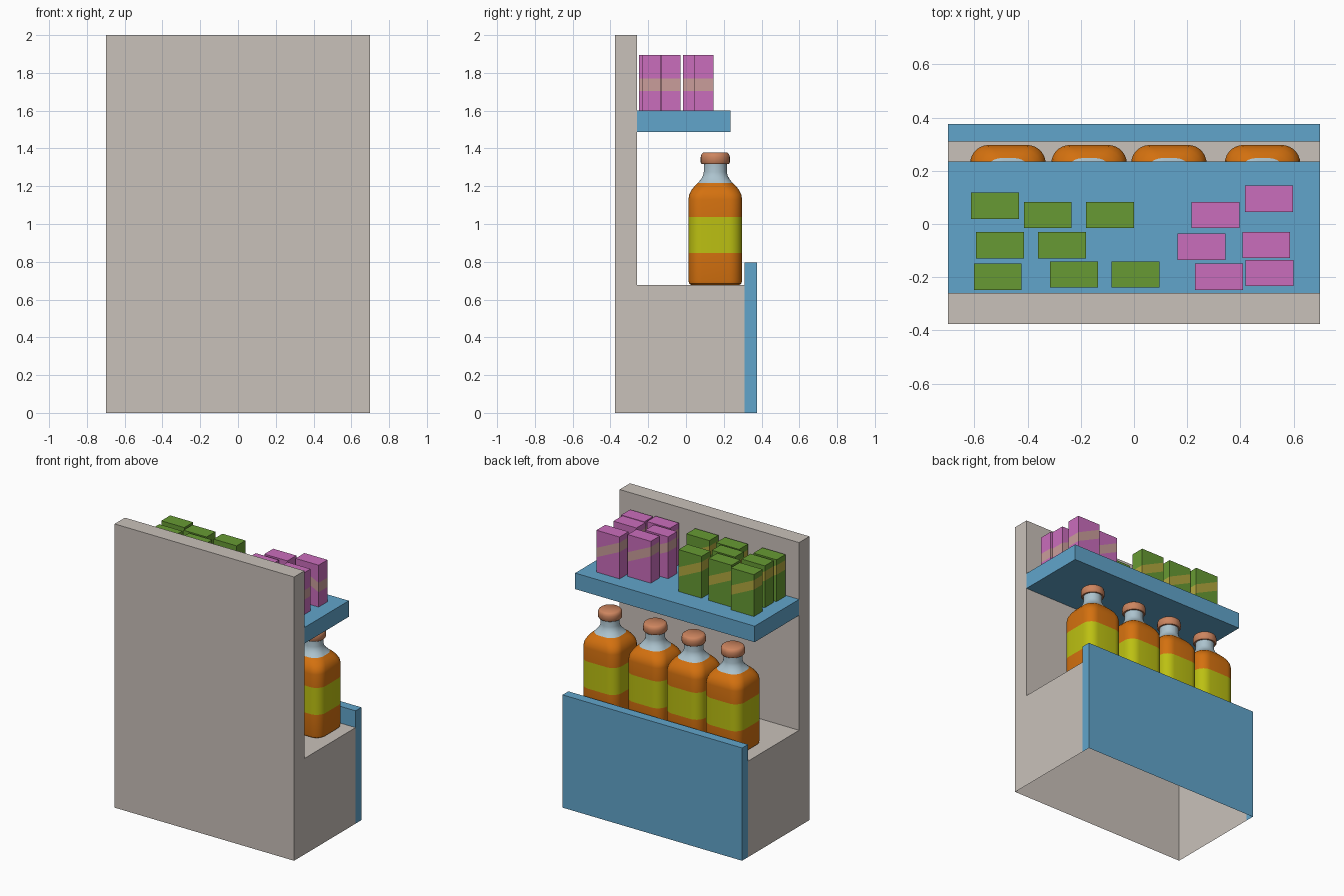
import bpy, bmesh, math
from mathutils import Vector

if "Cube" in bpy.data.objects:
    bpy.data.objects.remove(bpy.data.objects["Cube"])


def mat(name, r, g, b):
    m = bpy.data.materials.new(name)
    lin = [((c / 255 + 0.055) / 1.055) ** 2.4 for c in (r, g, b)]
    m.diffuse_color = (*lin, 1)
    m.use_nodes = True
    m.node_tree.nodes["Principled BSDF"].inputs["Base Color"].default_value = m.diffuse_color
    return m


GREY = mat("warm_grey", 201, 193, 186)
BLUE = mat("blue", 97, 165, 203)
PINK = mat("pink", 202, 109, 188)
PINK_BAND = mat("dusty_pink", 202, 157, 155)
GREEN = mat("green", 103, 154, 51)
GREEN_BAND = mat("olive_yellow", 178, 168, 62)
ORANGE = mat("orange", 212, 113, 15)
YELLOW = mat("label_yellow", 188, 192, 18)
GLASS = mat("pale_glass", 172, 195, 206)
CAP = mat("copper", 205, 133, 95)


def finish(bm, name, mats, loc=(0, 0, 0), smooth=False):
    bmesh.ops.recalc_face_normals(bm, faces=bm.faces[:])
    me = bpy.data.meshes.new(name)
    bm.to_mesh(me)
    bm.free()
    for m in mats:
        me.materials.append(m)
    ob = bpy.data.objects.new(name, me)
    ob.location = loc
    bpy.context.collection.objects.link(ob)
    if smooth:
        bpy.ops.object.select_all(action='DESELECT')
        bpy.context.view_layer.objects.active = ob
        ob.select_set(True)
        bpy.ops.object.shade_smooth_by_angle(angle=math.radians(40))
    return ob


def extrude_profile(name, pts, material, skip=(), half=0.7):
    """Side profile (y, z) swept along x; skipped edges stay open."""
    bm = bmesh.new()
    left = [bm.verts.new((-half, y, z)) for y, z in pts]
    right = [bm.verts.new((half, y, z)) for y, z in pts]
    bm.faces.new(left)
    bm.faces.new(right[::-1])
    n = len(pts)
    for i in range(n):
        if i not in skip:
            j = (i + 1) % n
            bm.faces.new((left[i], right[i], right[j], left[j]))
    return finish(bm, name, [material])


# Cabinet: L-shaped body and facing panel, both hollow and open underneath
extrude_profile("cabinet_body", [(0.31, 0), (-0.375, 0), (-0.375, 2), (-0.26, 2),
                                 (-0.26, 0.677), (0.31, 0.677)], GREY, skip=(0, 5))
extrude_profile("facing_panel", [(0.31, 0), (0.31, 0.677), (0.31, 0.795),
                                 (0.375, 0.795), (0.375, 0)], BLUE, skip=(0, 4))
# Upper shelf
extrude_profile("upper_shelf", [(-0.26, 1.487), (-0.26, 1.6), (0.235, 1.6),
                                (0.235, 1.487)], BLUE)


# Cartons with a slanted band
def carton(name, x, y, mats):
    w, d, h, slope = 0.18, 0.099, 0.295, 0.47
    low, high = 0.147, 0.213            # band heights at the carton middle
    bm = bmesh.new()
    bmesh.ops.create_cube(bm, size=1)
    for v in bm.verts:
        v.co = Vector((v.co.x * w, v.co.y * d, (v.co.z + 0.5) * h))
    for z in (low, high):
        bmesh.ops.bisect_plane(bm, geom=bm.verts[:] + bm.edges[:] + bm.faces[:],
                               plane_co=(0, 0, z), plane_no=(slope, 0, 1))
    for f in bm.faces:
        c = f.calc_center_median()
        f.material_index = int(low < c.z + slope * c.x < high)
    finish(bm, name, mats, (x, y, 1.6))


green_spots = [(-0.522, 0.069), (-0.324, 0.034), (-0.09, 0.034), (-0.503, -0.08),
               (-0.27, -0.08), (-0.512, -0.198), (-0.226, -0.19), (0.006, -0.19)]
pink_spots = [(0.507, 0.095), (0.306, 0.034), (0.254, -0.085), (0.497, -0.079),
              (0.319, -0.198), (0.51, -0.184)]
for i, (x, y) in enumerate(green_spots):
    carton(f"green_carton_{i + 1}", x, y, [GREEN, GREEN_BAND])
for i, (x, y) in enumerate(pink_spots):
    carton(f"pink_carton_{i + 1}", x, y, [PINK, PINK_BAND])


# Bottles: stacked rounded-square rings that become round at the neck
def ring(bm, half, radius, z, seg=7):
    verts = []
    for q in range(4):
        a0 = q * math.pi / 2
        cx = math.copysign(half - radius, math.cos(a0 + math.pi / 4))
        cy = math.copysign(half - radius, math.sin(a0 + math.pi / 4))
        for k in range(seg + 1):
            a = a0 + (k + 0.02 * (1 - 2 * k / seg)) / seg * math.pi / 2
            verts.append(bm.verts.new((cx + radius * math.cos(a),
                                       cy + radius * math.sin(a), z)))
    return verts


# (half width, corner radius, height, material of the section above)
BOTTLE = [(0.127, 0.055, 0.677, 0), (0.138, 0.065, 0.684, 0), (0.142, 0.07, 0.70, 0),
          (0.142, 0.07, 0.847, 1), (0.142, 0.07, 1.037, 0), (0.142, 0.07, 1.13, 0),
          (0.138, 0.07, 1.155, 0), (0.126, 0.072, 1.18, 0), (0.11, 0.072, 1.20, 0),
          (0.093, 0.07, 1.216, 2), (0.075, 0.066, 1.238, 2), (0.065, 0.062, 1.257, 2),
          (0.061, 0.06, 1.275, 2), (0.061, 0.06, 1.317, 3),
          (0.071, 0.07, 1.317, 3), (0.077, 0.076, 1.325, 3), (0.077, 0.076, 1.355, 3),
          (0.073, 0.072, 1.37, 3), (0.063, 0.062, 1.378, 3)]


def bottle(name, x):
    bm = bmesh.new()
    rings = [ring(bm, h, r, z) for h, r, z, _ in BOTTLE]
    n = len(rings[0])
    for lower, upper, spec in zip(rings, rings[1:], BOTTLE):
        for i in range(n):
            j = (i + 1) % n
            f = bm.faces.new((lower[i], lower[j], upper[j], upper[i]))
            f.material_index = spec[3]
    bm.faces.new(rings[0][::-1])
    bm.faces.new(rings[-1]).material_index = 3
    finish(bm, name, [ORANGE, YELLOW, GLASS, CAP], (x, 0.155, 0), smooth=True)


for i, x in enumerate((-0.474, -0.169, 0.131, 0.483)):
    bottle(f"bottle_{i + 1}", x)
